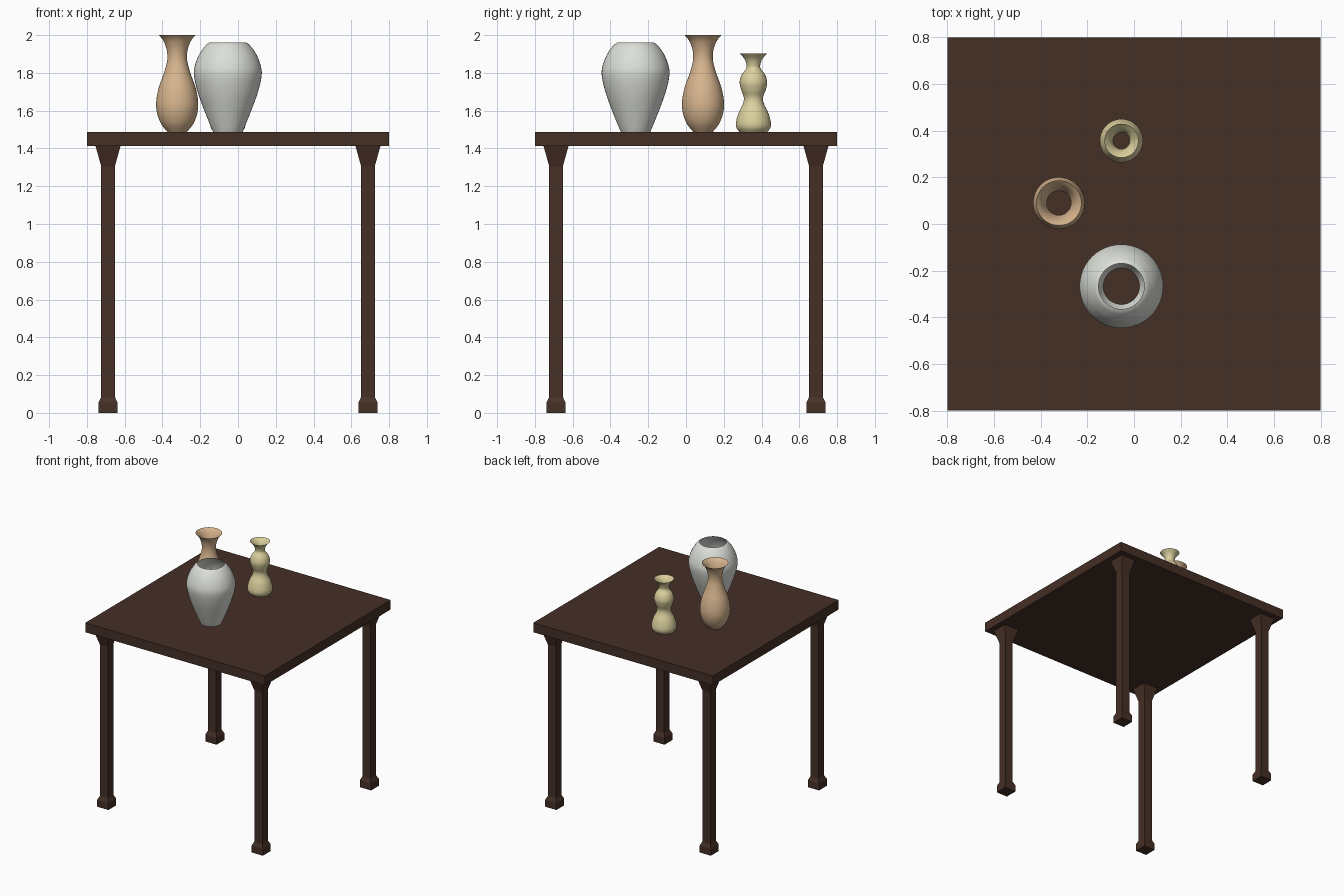
import bpy, bmesh, math

if "Cube" in bpy.data.objects:
    bpy.data.objects.remove(bpy.data.objects["Cube"])


def material(name, rgb):
    m = bpy.data.materials.new(name)
    m.diffuse_color = (*rgb, 1)
    m.use_nodes = True
    m.node_tree.nodes["Principled BSDF"].inputs["Base Color"].default_value = m.diffuse_color
    return m


WOOD = material("dark_wood", (0.060, 0.029, 0.019))
WHITE = material("off_white", (0.72, 0.74, 0.69))
TAN = material("tan_clay", (0.68, 0.46, 0.27))
CREAM = material("pale_yellow", (0.71, 0.63, 0.34))
TOP = 1.488


def add_object(name, bm, mat, loc):
    me = bpy.data.meshes.new(name)
    bm.to_mesh(me)
    bm.free()
    me.materials.append(mat)
    ob = bpy.data.objects.new(name, me)
    ob.location = loc
    bpy.context.collection.objects.link(ob)
    return ob


def stack(bm, sections, sides, cap_top, turn=0.0):
    """Loft regular rings of (radius, z) and cap the ends."""
    rings = []
    for r, z in sections:
        rings.append([bm.verts.new((r * math.cos(turn + i * math.tau / sides),
                                    r * math.sin(turn + i * math.tau / sides), z))
                      for i in range(sides)])
    for a, b in zip(rings, rings[1:]):
        for i in range(sides):
            j = (i + 1) % sides
            bm.faces.new((a[i], a[j], b[j], b[i]))
    bm.faces.new(rings[0][::-1])
    if cap_top:
        bm.faces.new(rings[-1])


def square_post(name, sections, loc):
    bm = bmesh.new()
    stack(bm, [(h * math.sqrt(2), z) for h, z in sections], 4, True, math.pi / 4)
    return add_object(name, bm, WOOD, loc)


def smooth_profile(pts, steps=6):
    """Catmull-Rom curve through the profile points."""
    p = [pts[0]] + pts + [pts[-1]]
    out = []
    for k in range(1, len(p) - 2):
        for s in range(steps):
            t = s / steps
            out.append(tuple(0.5 * (2 * b + (c - a) * t + (2 * a - 5 * b + 4 * c - d) * t ** 2
                                    + (3 * b - a - 3 * c + d) * t ** 3)
                             for a, b, c, d in zip(p[k - 1], p[k], p[k + 1], p[k + 2])))
    return out + [pts[-1]]


def vase(name, pts, mat, x, y):
    bm = bmesh.new()
    stack(bm, smooth_profile(pts), 48, False)
    ob = add_object(name, bm, mat, (x, y, 0))
    bpy.ops.object.select_all(action='DESELECT')
    ob.select_set(True)
    bpy.context.view_layer.objects.active = ob
    bpy.ops.object.shade_smooth_by_angle(angle=math.radians(40))


# Table top and four legs with flared feet and heads
square_post("table_top", [(0.8, 1.412), (0.8, TOP)], (0, 0, 0))
leg = [(0.05, 0), (0.05, 0.055), (0.036, 0.085), (0.036, 1.305), (0.066, 1.412)]
for sx, side in ((-1, "left"), (1, "right")):
    for sy, end in ((-1, "front"), (1, "back")):
        square_post(f"{end}_{side}_leg", leg, (sx * 0.688, sy * 0.688, 0))

# Open, thin-walled vases
vase("wide_white_vase",
     [(0.078, TOP), (0.092, 1.52), (0.128, 1.61), (0.160, 1.70), (0.179, 1.785),
      (0.174, 1.84), (0.150, 1.90), (0.118, 1.945), (0.098, 1.96)], WHITE, -0.054, -0.267)
vase("tall_tan_vase",
     [(0.052, TOP), (0.085, 1.53), (0.106, 1.585), (0.111, 1.645), (0.098, 1.72),
      (0.070, 1.80), (0.053, 1.865), (0.055, 1.92), (0.073, 1.97), (0.097, 2.0)],
     TAN, -0.322, 0.09)
vase("small_yellow_vase",
     [(0.075, TOP), (0.090, 1.51), (0.092, 1.54), (0.078, 1.59), (0.056, 1.635),
      (0.051, 1.67), (0.065, 1.71), (0.073, 1.75), (0.062, 1.79), (0.040, 1.82),
      (0.036, 1.84), (0.047, 1.873), (0.073, 1.903)], CREAM, -0.054, 0.357)
